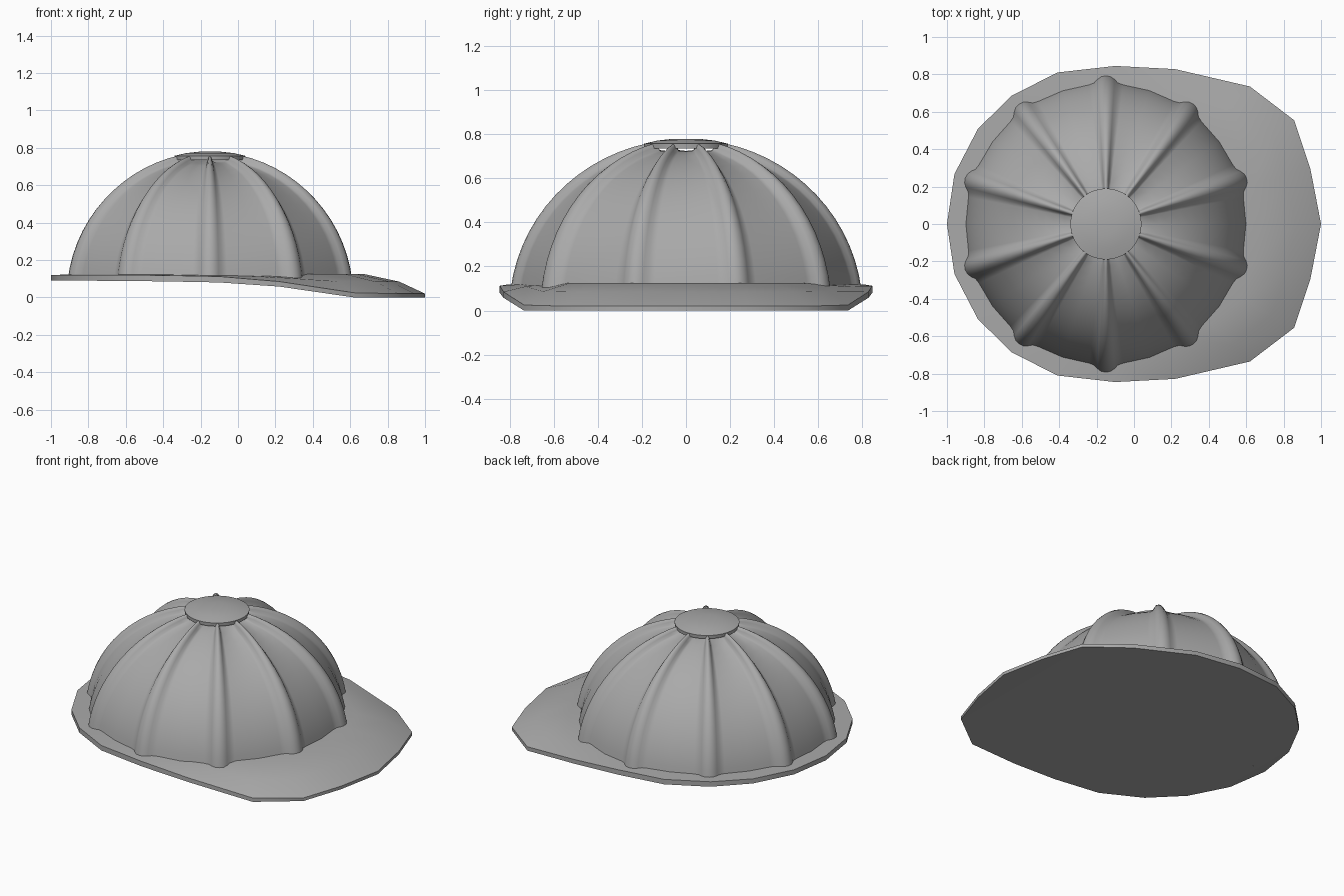
import bpy, bmesh, math
from math import sin, cos, radians

cube = bpy.data.objects.get("Cube")
if cube:
    bpy.data.objects.remove(cube)

CENTRE_X = -0.15

grey = bpy.data.materials.new("plain grey")
grey.use_nodes = True
colour = (0.4, 0.4, 0.4, 1)
grey.diffuse_color = colour
grey.node_tree.nodes["Principled BSDF"].inputs["Base Color"].default_value = colour


def finish(bm, name, angle):
    bmesh.ops.recalc_face_normals(bm, faces=bm.faces)
    mesh = bpy.data.meshes.new(name)
    bm.to_mesh(mesh)
    bm.free()
    mesh.materials.append(grey)
    ob = bpy.data.objects.new(name, mesh)
    bpy.context.collection.objects.link(ob)
    bpy.ops.object.select_all(action='DESELECT')
    ob.select_set(True)
    bpy.context.view_layer.objects.active = ob
    bpy.ops.object.shade_smooth_by_angle(angle=radians(angle))
    return ob


def loft(bm, rings):
    """Join closed rings of points with quads and return their vertices."""
    loops = [[bm.verts.new(p) for p in ring] for ring in rings]
    for a, b in zip(loops, loops[1:]):
        for i in range(len(a)):
            j = (i + 1) % len(a)
            bm.faces.new((a[i], a[j], b[j], b[i]))
    return loops


# Shell: an ellipsoid whose section swells into ten rounded ribs
half_rib = [(0, 1.055), (1.8, 1.05), (3.4, 1.032), (4.8, 1.01), (7, 1)]
rib = [(-a, s) for a, s in reversed(half_rib[1:])] + half_rib + [(18, 1)]
section = [(radians(90 + 36 * k + a), s) for k in range(10) for a, s in rib]
steps = 14
rings = []
for n in range(steps + 1):
    t = radians(7 + (78 - 7) * n / steps)
    rings.append([(CENTRE_X + 0.76 * s * cos(t) * cos(a),
                   0.76 * s * cos(t) * sin(a),
                   0.737 * s * sin(t)) for a, s in section])
bm = bmesh.new()
loops = loft(bm, rings)
bm.faces.new(loops[-1])
finish(bm, "shell", 50)

# Crown cap: shallow domed disc over the rib ends
bm = bmesh.new()
profile = [(0.188, 0.735), (0.19, 0.757), (0.13, 0.771), (0.06, 0.779)]
loops = loft(bm, [[(CENTRE_X + r * cos(math.tau * k / 40), r * sin(math.tau * k / 40), z)
                   for k in range(40)] for r, z in profile])
bm.faces.new(loops[0])
bm.faces.new(loops[-1])
finish(bm, "crown_cap", 40)

# Brim: half outline as x, y, underside z, edge top z, mirrored across y
half = [(-1, 0, .09, .12), (-.96, .267, .09, .12), (-.835, .508, .09, .12),
        (-.655, .685, .088, .12), (-.41, .81, .086, .118), (-.1, .845, .08, .112),
        (.22, .828, .058, .085), (.62, .735, 0, .025), (.856, .555, 0, .02),
        (.943, .295, 0, .02), (1, 0, 0, .02)]
outline = half + [(x, -y, b, t) for x, y, b, t in reversed(half[1:-1])]


def brim_ring(scale, rise):
    return [(CENTRE_X + (x - CENTRE_X) * scale, y * scale, t + (0.124 - t) * rise)
            for x, y, b, t in outline]


bm = bmesh.new()
loops = loft(bm, [[(x, y, b) for x, y, b, t in outline],
                  brim_ring(1, 0), brim_ring(0.88, 0.62),
                  brim_ring(0.72, 1), brim_ring(0.5, 1)])
bm.faces.new(loops[-1])
# Underside: strips running from side to side
under, n = loops[0], len(outline)
for i in range(len(half) - 1):
    strip = [under[i], under[i + 1], under[-i - 1], under[-i % n]]
    bm.faces.new(list(dict.fromkeys(strip)))
finish(bm, "brim", 35)
